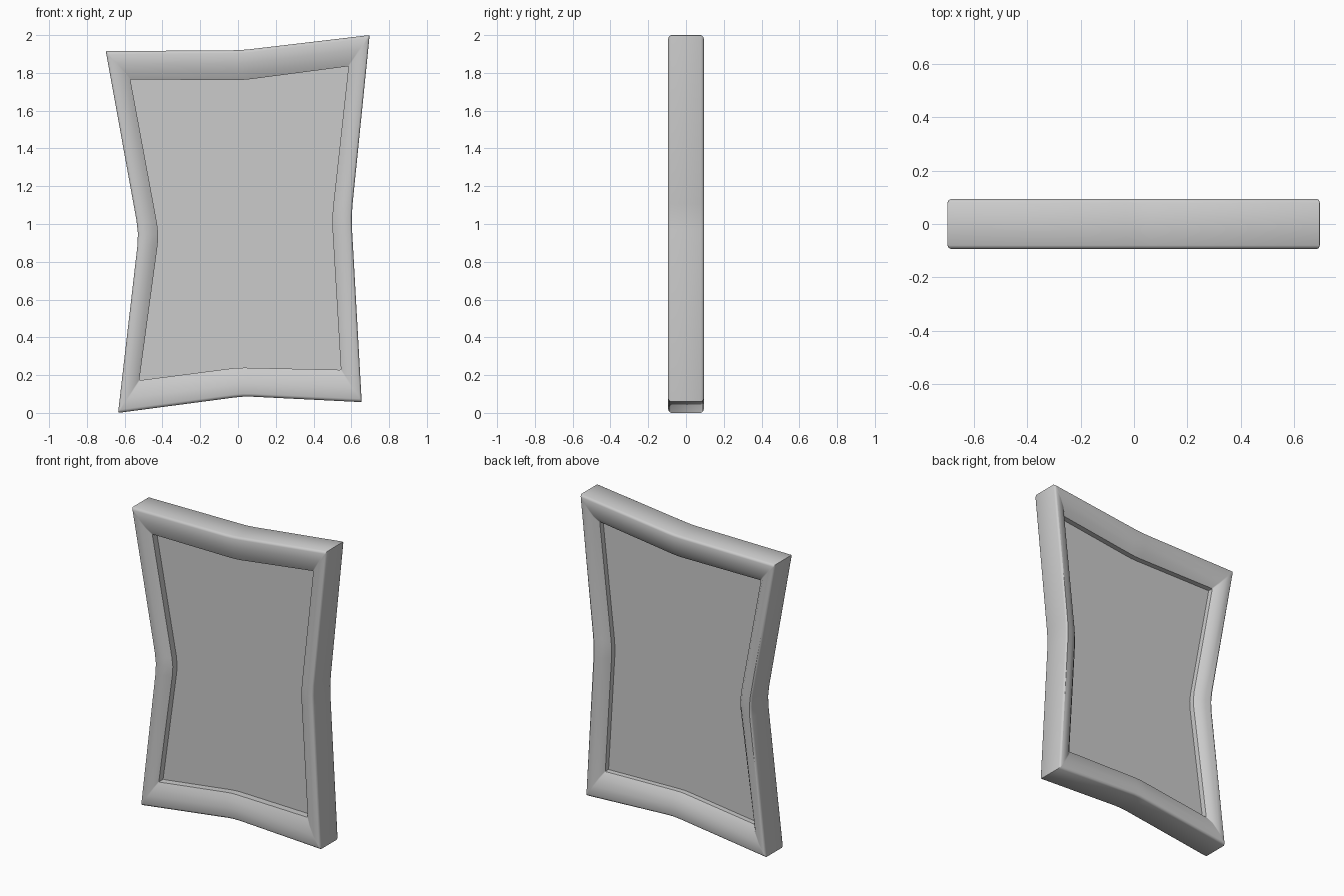
import bpy, bmesh
from math import radians
from mathutils import Vector

if "Cube" in bpy.data.objects:
    bpy.data.objects.remove(bpy.data.objects["Cube"])

grey = bpy.data.materials.new("light_grey")
grey.use_nodes = True
COLOUR = (0.6, 0.6, 0.6, 1)
grey.diffuse_color = COLOUR
grey.node_tree.nodes["Principled BSDF"].inputs["Base Color"].default_value = COLOUR

# Warped outline in x, z: corners alternate with the bent side middles
OUTER = [(-.7, 1.915), (.02, 1.92), (.697, 2), (.6, 1.04),
         (.655, .057), (.03, .088), (-.635, 0), (-.525, .95)]
INNER = [(-.57, 1.765), (.03, 1.762), (.585, 1.835), (.497, 1.03),
         (.545, .228), (0, .24), (-.523, .172), (-.418, .945)]

# Moulding section: fraction from outer to inner edge, depth
SECTION = [(0, -.08), (.04, -.09), (.1, -.094), (.45, -.092), (.75, -.082), (1, -.064),
           (1, .048), (.75, .075), (.45, .088), (.1, .094), (.04, .09), (0, .08)]


def soften(points):
    """Round each bend: tight at corners, gentle at the side middles."""
    pts = [Vector(p) for p in points]
    result = []
    for i, p in enumerate(pts):
        amount = .07 if i % 2 else .008
        a = p.lerp(pts[i - 1], amount)
        b = p.lerp(pts[(i + 1) % len(pts)], amount)
        result += [a, (a + 2 * p + b) / 4, b]
    return result


outer, inner = soften(OUTER), soften(INNER)


def loft(name, section, closed):
    """Sweep a section round the outline, closing it or capping both ends."""
    bm = bmesh.new()
    rings = []
    for t, y in section:
        ring = [o.lerp(i, t) for o, i in zip(outer, inner)]
        rings.append([bm.verts.new((p.x, y, p.y)) for p in ring])
    n = len(outer)
    for k in range(len(rings) if closed else len(rings) - 1):
        r, s = rings[k], rings[(k + 1) % len(rings)]
        for j in range(n):
            bm.faces.new((r[j], r[(j + 1) % n], s[(j + 1) % n], s[j]))
    if not closed:
        bm.faces.new(rings[0])
        bm.faces.new(rings[-1])
    bmesh.ops.recalc_face_normals(bm, faces=bm.faces)
    mesh = bpy.data.meshes.new(name)
    bm.to_mesh(mesh)
    bm.free()
    mesh.materials.append(grey)
    obj = bpy.data.objects.new(name, mesh)
    bpy.context.collection.objects.link(obj)
    bpy.ops.object.select_all(action="DESELECT")
    obj.select_set(True)
    bpy.context.view_layer.objects.active = obj
    bpy.ops.object.shade_smooth_by_angle(angle=radians(40))


# Moulded surround with a thin panel recessed halfway through it
loft("frame", SECTION, True)
loft("panel", [(.98, -.02), (.98, .014)], False)
